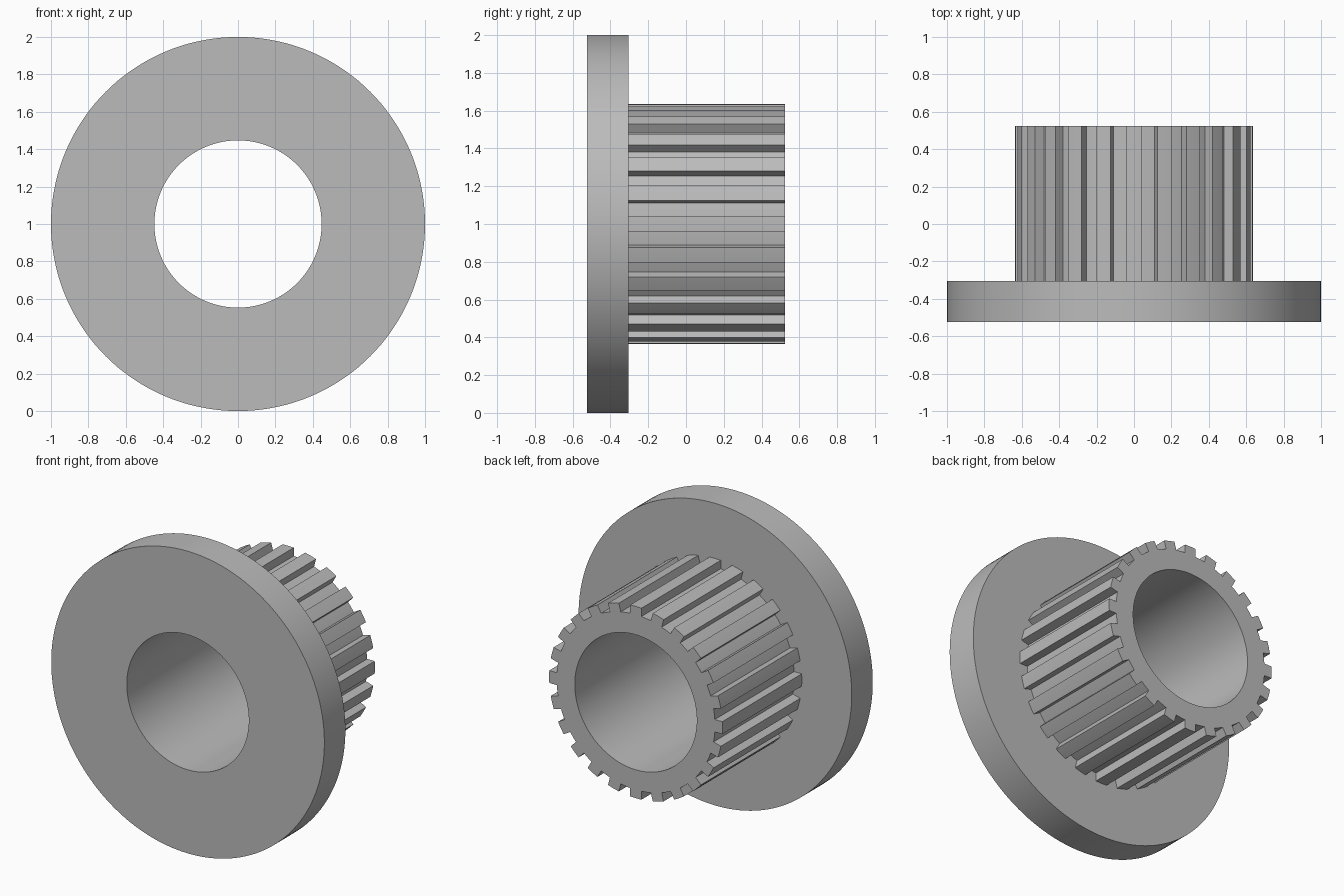
import bpy, bmesh
from math import sin, cos, asin, pi, radians

TEETH = 24
STEPS = 6                      # points per tooth pitch
BORE, FLANGE = 0.447, 1.0
ROOT, TIP, HALF_WIDTH = 0.58, 0.635, 0.041
FRONT, SHOULDER, BACK = -0.525, -0.305, 0.525

cube = bpy.data.objects.get("Cube")
if cube:
    bpy.data.objects.remove(cube, do_unlink=True)

grey = bpy.data.materials.new("plain_grey")
grey.use_nodes = True
colour = (0.5, 0.5, 0.5, 1)
grey.diffuse_color = colour
grey.node_tree.nodes["Principled BSDF"].inputs["Base Color"].default_value = colour


def circle(radius):
    """Round outline as (radius, angle) pairs."""
    count = TEETH * STEPS
    return [(radius, 2 * pi * (i - 2) / count) for i in range(count)]


def spline():
    """Outline with parallel-sided teeth, matching the circle point for point."""
    root, tip = asin(HALF_WIDTH / ROOT), asin(HALF_WIDTH / TIP)
    pitch = 2 * pi / TEETH
    tooth = [(ROOT, -root), (TIP, -tip), (TIP, 0), (TIP, tip), (ROOT, root), (ROOT, pitch / 2)]
    return [(r, a + k * pitch) for k in range(TEETH) for r, a in tooth]


def add_ring(bm, outline, y):
    return [bm.verts.new((r * sin(a), y, 1 + r * cos(a))) for r, a in outline]


# Flange, toothed hub and through bore as one closed loop of rings
bm = bmesh.new()
rings = [add_ring(bm, outline, y) for outline, y in (
    (circle(BORE), FRONT), (circle(FLANGE), FRONT), (circle(FLANGE), SHOULDER),
    (spline(), SHOULDER), (spline(), BACK), (circle(BORE), BACK))]
for a, b in zip(rings, rings[1:] + rings[:1]):
    for i in range(len(a)):
        j = (i + 1) % len(a)
        bm.faces.new((a[i], a[j], b[j], b[i]))
bmesh.ops.recalc_face_normals(bm, faces=bm.faces)

mesh = bpy.data.meshes.new("splined_flange")
bm.to_mesh(mesh)
bm.free()
mesh.materials.append(grey)
part = bpy.data.objects.new("splined_flange", mesh)
bpy.context.collection.objects.link(part)

# Smooth round walls, crisp edges
bpy.ops.object.select_all(action='DESELECT')
part.select_set(True)
bpy.context.view_layer.objects.active = part
bpy.ops.object.shade_smooth_by_angle(angle=radians(30))
